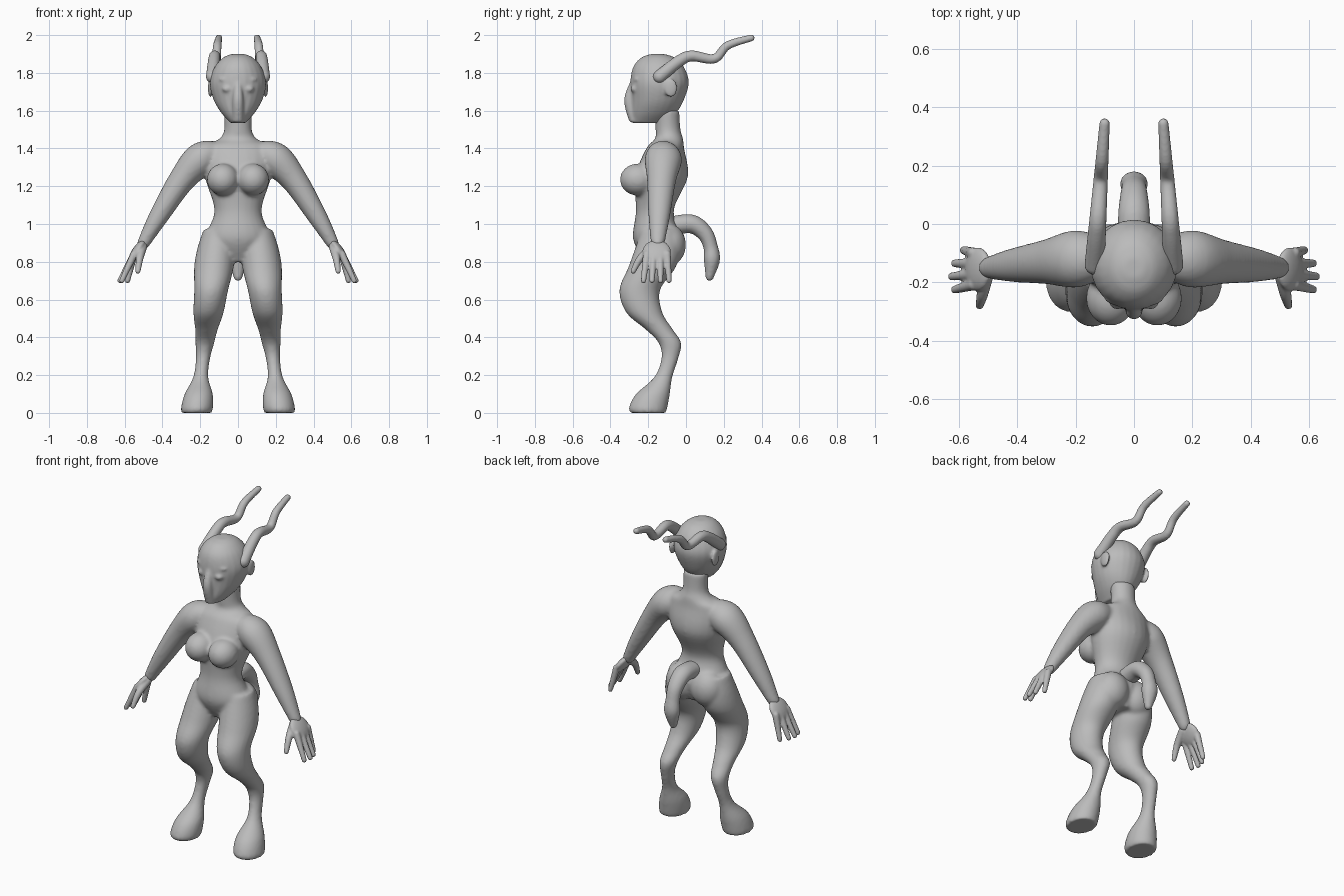
import bpy, bmesh, math
from mathutils import Vector, Matrix

cube = bpy.data.objects.get("Cube")
if cube:
    bpy.data.objects.remove(cube)

grey = (0.5, 0.5, 0.5, 1)
clay = bpy.data.materials.new("clay grey")
clay.use_nodes = True
clay.diffuse_color = grey
clay.node_tree.nodes["Principled BSDF"].inputs["Base Color"].default_value = grey

pair = (1, -1)
single = (1,)


def curve(keys, steps=6):
    """Catmull-Rom interpolation through the key sections."""
    points = [keys[0], *keys, keys[-1]]
    rows = []
    for before, start, end, after in zip(points, points[1:], points[2:], points[3:]):
        for step in range(steps):
            t = step / steps
            row = []
            for a, b, c, d in zip(before, start, end, after):
                into, out = (c - a) / 2, (d - b) / 2
                ease = t * t * (3 - 2 * t)
                row.append(b + (c - b) * ease + into * t * (1 - t) ** 2 - out * t * t * (1 - t))
            rows.append(row)
    return rows + [list(keys[-1])]


def ball(bm, centre, radii, sides=pair, tilt=0):
    x, y, z = centre
    for side in sides:
        place = (Matrix.Translation((x * side, y, z))
                 @ Matrix.Rotation(tilt * side, 4, 'Y')
                 @ Matrix.Diagonal((*radii, 1)))
        bmesh.ops.create_uvsphere(bm, u_segments=24, v_segments=16, radius=1, matrix=place)


def loft(bm, keys, level=False, sides=single, segments=24):
    """Skin sections (x, y, z, width, depth): level slices, or square to the path with round ends."""
    rows = curve(keys)
    centres = [Vector(row[:3]) for row in rows]
    across = Vector((1, 0, 0))
    for side in sides:
        rings = []
        for i, (centre, row) in enumerate(zip(centres, rows)):
            width, depth = row[3:]
            u, v = across, Vector((0, 1, 0))
            if not level:
                along = centres[min(i + 1, len(rows) - 1)] - centres[max(i - 1, 0)]
                v = along.cross(across).normalized()
                u = v.cross(along).normalized()
            ring = []
            for k in range(segments):
                angle = k * math.tau / segments
                p = centre + u * width * math.cos(angle) + v * depth * math.sin(angle)
                ring.append(bm.verts.new((p.x * side, p.y, p.z)))
            rings.append(ring)
        faces = [bm.faces.new(rings[0]), bm.faces.new(rings[-1][::-1])]
        for lower, upper in zip(rings, rings[1:]):
            for k in range(segments):
                n = (k + 1) % segments
                faces.append(bm.faces.new((lower[k], upper[k], upper[n], lower[n])))
        bmesh.ops.recalc_face_normals(bm, faces=faces)
    if not level:
        for row in (rows[0], rows[-1]):
            ball(bm, row[:3], [min(row[3:])] * 3, sides)


def finish(bm, name, voxel, softness):
    """Fuse the overlapping forms into one smooth skin."""
    mesh = bpy.data.meshes.new(name)
    bm.to_mesh(mesh)
    bm.free()
    mesh.materials.append(clay)
    part = bpy.data.objects.new(name, mesh)
    bpy.context.collection.objects.link(part)
    fuse = part.modifiers.new("fuse", 'REMESH')
    fuse.mode = 'VOXEL'
    fuse.voxel_size = voxel
    fuse.use_smooth_shade = True
    soften = part.modifiers.new("soften", 'SMOOTH')
    soften.factor = 0.5
    soften.iterations = softness


# Torso: neck, shoulders, ribs, waist and hips
body = bmesh.new()
torso = [(-.1, 1.6, .075, .065), (-.095, 1.5, .073, .066), (-.09, 1.45, .1, .075),
         (-.11, 1.4, .18, .1), (-.13, 1.25, .175, .14), (-.165, 1.07, .125, .1),
         (-.15, .92, .17, .13), (-.14, .8, .08, .08)]
loft(body, [(0, *section) for section in torso], level=True)
ball(body, (.08, -.255, 1.235), (.085, .095, .085))
ball(body, (.085, -.09, .89), (.1, .09, .11))

# Legs spread evenly toward the hooves and bend back at the hock
leg = [(-.14, .97, .08), (-.15, .87, .1), (-.18, .77, .105), (-.245, .65, .09),
       (-.22, .53, .08), (-.14, .44, .06), (-.085, .37, .05), (-.085, .29, .038),
       (-.12, .19, .04), (-.175, .1, .075), (-.2, .03, .085), (-.2, 0, .08)]
loft(body, [(.22 - .12 * z, y, z, r, r * 1.2) for y, z, r in leg], level=True, sides=pair)

# Arms
arm = [(.12, 1.37, .07), (.2, 1.34, .09), (.3, 1.23, .07), (.42, 1.04, .052), (.5, .9, .034)]
loft(body, [(x, -.1 - x / 10, z, r, r * 1.1) for x, z, r in arm], sides=pair)
finish(body, "body", .01, 8)

# Hands: palm, four fanned fingers and a thumb
hands = bmesh.new()
ball(hands, (.535, -.155, .855), (.026, .075, .07), tilt=-.6)
for i in range(4):
    root = (.55, -.208 + .036 * i, .84, .02, .02)
    tip = (.625 - .01 * (i - 1) ** 2, -.225 + .045 * i, .7, .014, .014)
    loft(hands, [root, tip], sides=pair)
thumb = [(.505, -.17, .88, .025), (.52, -.24, .82, .02), (.53, -.28, .75, .014)]
loft(hands, [(*key, key[-1]) for key in thumb], sides=pair)
finish(hands, "hands", .006, 3)

# Head: skull with narrow jaw, nose ridge, eyes, brows and ears
head = bmesh.new()
skull = [(-.15, 1.9, .035, .035), (-.148, 1.88, .08, .09), (-.145, 1.83, .125, .135),
         (-.14, 1.75, .15, .155), (-.15, 1.66, .13, .14), (-.17, 1.59, .09, .12),
         (-.2, 1.535, .04, .085)]
loft(head, [(0, *section) for section in skull], level=True)
nose = [(-.27, 1.78, .014), (-.3, 1.66, .028), (-.27, 1.54, .03)]
loft(head, [(0, y, z, r, r) for y, z, r in nose], level=True)
ball(head, (.057, -.268, 1.715), (.028, .026, .02))
ball(head, (.058, -.25, 1.765), (.045, .03, .016))
ball(head, (.147, -.08, 1.72), (.012, .035, .05))
finish(head, "head", .008, 5)

# Horns: wavy, swept back, tapering toward the tips
horns = bmesh.new()
horn = [(-.14, 1.78), (-.04, 1.86), (.03, 1.89), (.15, 1.875), (.22, 1.945), (.345, 1.985)]
loft(horns, [(.125 - .07 * y, y, z, .03 - .035 * y, .03 - .035 * y) for y, z in horn], sides=pair)
finish(horns, "horns", .006, 2)

# Tail
tail = bmesh.new()
bend = [(-.08, .99, .05), (.03, 1, .05), (.1, .95, .043), (.13, .88, .038),
        (.137, .81, .043), (.125, .72, .022)]
loft(tail, [(0, y, z, r * 1.1, r) for y, z, r in bend])
finish(tail, "tail", .008, 4)
